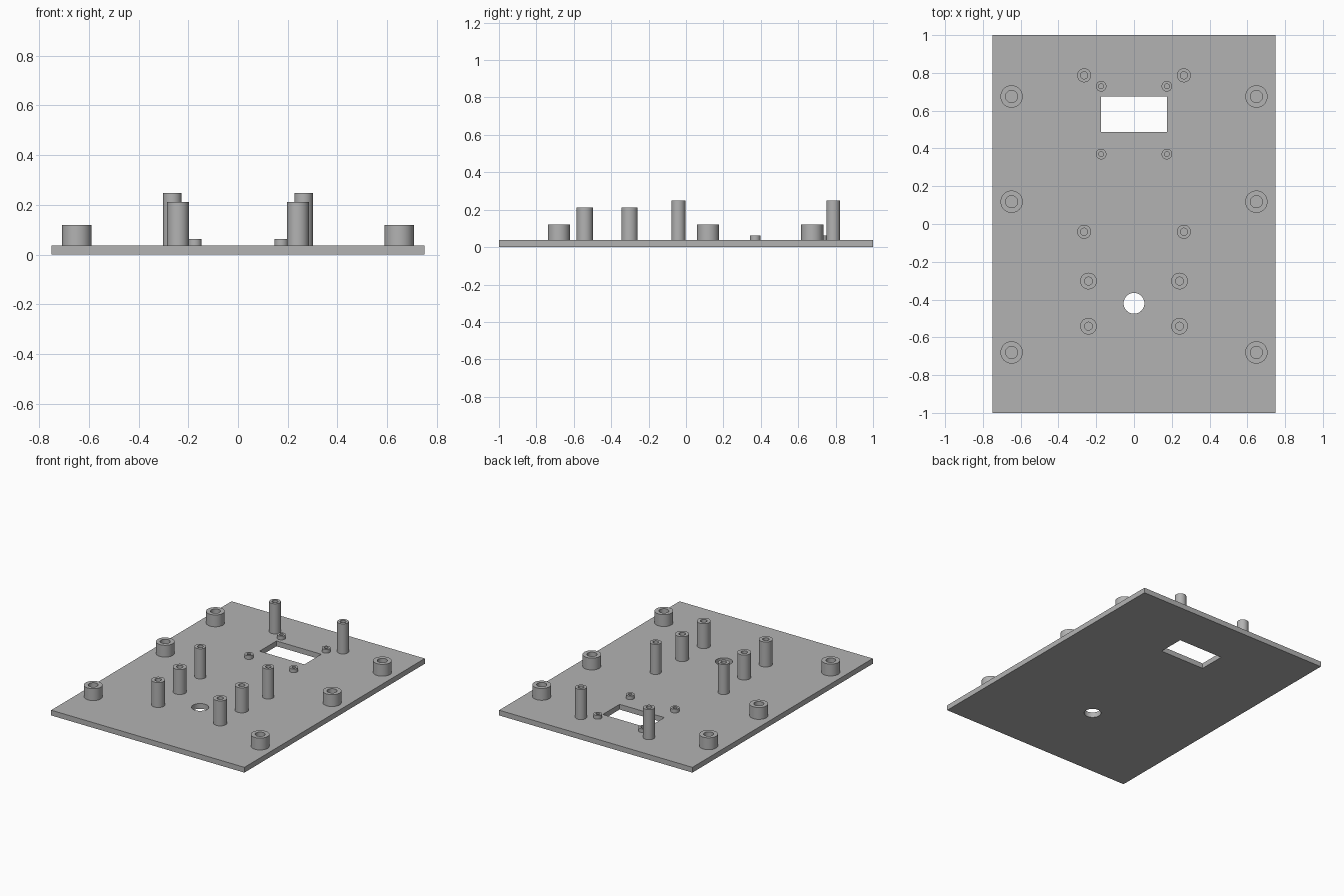
import bpy
import bmesh
from math import cos, sin, pi, radians

cube = bpy.data.objects.get("Cube")
if cube:
    bpy.data.objects.remove(cube, do_unlink=True)

PLATE_TOP = 0.037
SINK = 0.01

grey = bpy.data.materials.new("plain grey")
grey.use_nodes = True
grey.diffuse_color = (0.45, 0.45, 0.45, 1)
grey.node_tree.nodes["Principled BSDF"].inputs["Base Color"].default_value = grey.diffuse_color


def box(name, x0, x1, y0, y1, z0, z1):
    bpy.ops.mesh.primitive_cube_add(
        size=1, location=((x0 + x1) / 2, (y0 + y1) / 2, (z0 + z1) / 2))
    obj = bpy.context.object
    obj.name = name
    obj.scale = (x1 - x0, y1 - y0, z1 - z0)
    bpy.ops.object.transform_apply(location=False, rotation=False, scale=True)
    return obj


def smooth(obj):
    bpy.ops.object.select_all(action="DESELECT")
    obj.select_set(True)
    bpy.context.view_layer.objects.active = obj
    bpy.ops.object.shade_smooth_by_angle(angle=radians(30))


def standoff(name, x, y, outer, inner, top, sides=48):
    """Hollow post: a rectangular wall section swept round its axis."""
    section = [(inner, PLATE_TOP - SINK), (outer, PLATE_TOP - SINK),
               (outer, top), (inner, top)]
    bm = bmesh.new()
    rings = []
    for i in range(sides):
        a = 2 * pi * i / sides
        rings.append([bm.verts.new((r * cos(a), r * sin(a), z)) for r, z in section])
    for i, ring in enumerate(rings):
        following = rings[(i + 1) % sides]
        for j in range(4):
            k = (j + 1) % 4
            bm.faces.new((ring[j], following[j], following[k], ring[k]))
    bmesh.ops.recalc_face_normals(bm, faces=bm.faces)
    mesh = bpy.data.meshes.new(name)
    bm.to_mesh(mesh)
    bm.free()
    mesh.materials.append(grey)
    obj = bpy.data.objects.new(name, mesh)
    obj.location = (x, y, 0)
    bpy.context.collection.objects.link(obj)
    smooth(obj)


# Base plate with a rectangular window and a round hole
plate = box("base_plate", -0.75, 0.75, -1, 1, 0, PLATE_TOP)
plate.data.materials.append(grey)
window = box("window_cutter", -0.174, 0.174, 0.488, 0.675, -0.1, 0.1)
bpy.ops.mesh.primitive_cylinder_add(vertices=48, radius=0.055, depth=0.2,
                                    location=(0, -0.42, 0))
hole = bpy.context.object
hole.name = "hole_cutter"
for cutter in (window, hole):
    cutter.hide_render = True
    cutter.data.materials.append(grey)
    mod = plate.modifiers.new(cutter.name, "BOOLEAN")
    mod.operation = "DIFFERENCE"
    mod.solver = "EXACT"
    mod.object = cutter
    bpy.context.view_layer.objects.active = plate
    bpy.ops.object.modifier_apply(modifier=mod.name)
    bpy.data.objects.remove(cutter, do_unlink=True)
smooth(plate)

# Standoffs in mirrored pairs: name, x, y positions, outer, inner, top
GROUPS = [
    ("edge_standoff", 0.648, (0.675, 0.118, -0.68), 0.059, 0.032, 0.12),
    ("tall_standoff", 0.264, (0.787, -0.041), 0.037, 0.019, 0.248),
    ("medium_standoff", 0.241, (-0.302, -0.541), 0.044, 0.021, 0.212),
    ("short_standoff", 0.174, (0.729, 0.37), 0.028, 0.013, 0.063),
]
for name, x, ys, outer, inner, top in GROUPS:
    for n, y in enumerate(ys, 1):
        for side, sign in (("left", 1), ("right", -1)):
            standoff(f"{name}_{side}_{n}", sign * x, y, outer, inner, top)
